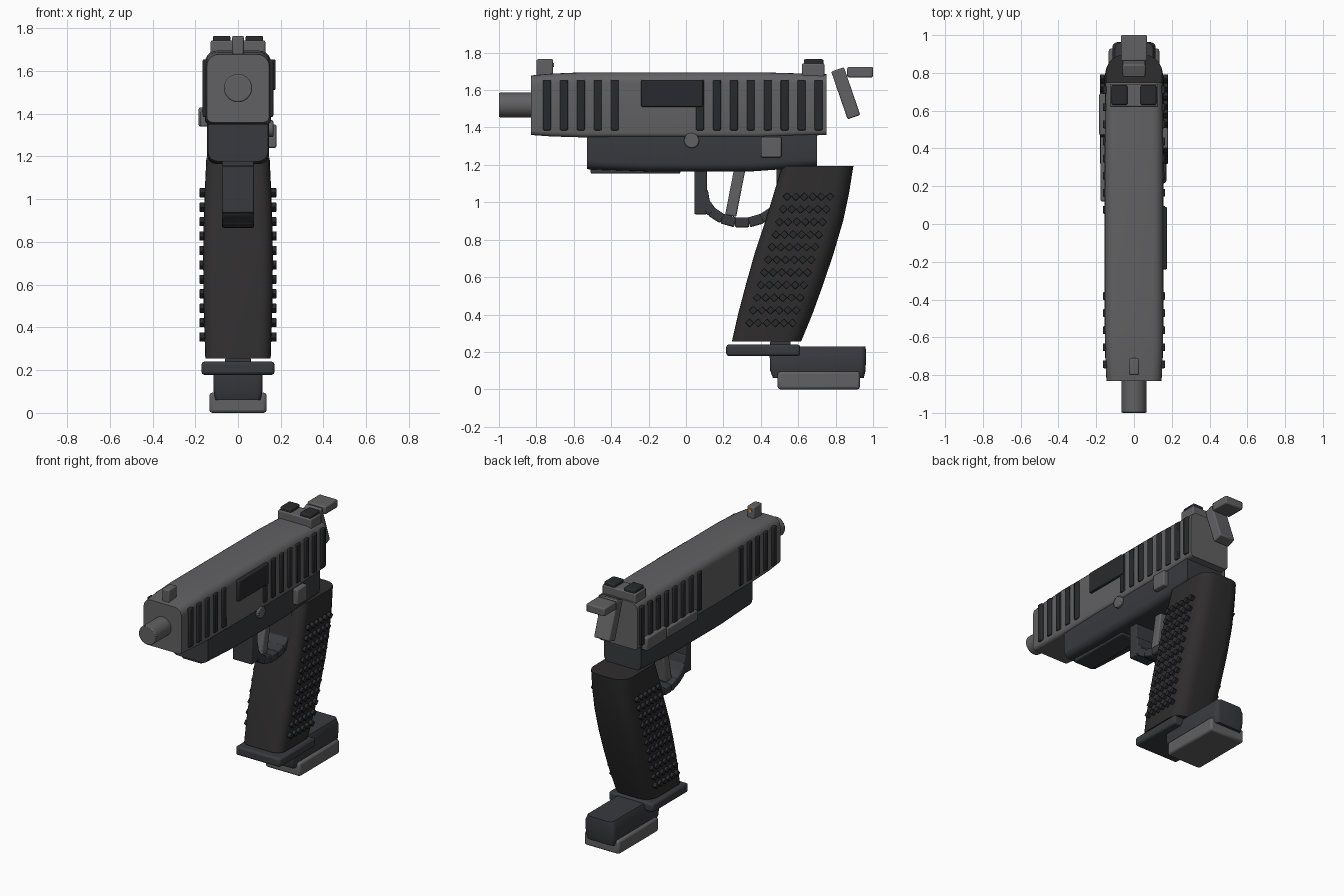
import bpy, bmesh, math
from mathutils import Vector, Matrix

if "Cube" in bpy.data.objects:
    bpy.data.objects.remove(bpy.data.objects["Cube"])


def material(name, r, g, b):
    m = bpy.data.materials.new(name)
    m.diffuse_color = (r, g, b, 1)
    m.use_nodes = True
    m.node_tree.nodes["Principled BSDF"].inputs["Base Color"].default_value = m.diffuse_color
    return m


STEEL = material("steel", 0.12, 0.12, 0.125)
POLYMER = material("polymer", 0.04, 0.042, 0.048)
GRIP = material("grip_rubber", 0.028, 0.026, 0.027)
BLACK = material("black", 0.022, 0.023, 0.026)
ORANGE = material("orange", 0.8, 0.3, 0.03)


def finish(name, bm, mat, bevel=0.0, mirror=False):
    bmesh.ops.recalc_face_normals(bm, faces=bm.faces)
    me = bpy.data.meshes.new(name)
    bm.to_mesh(me)
    bm.free()
    me.materials.append(mat)
    ob = bpy.data.objects.new(name, me)
    bpy.context.collection.objects.link(ob)
    if bevel:
        mod = ob.modifiers.new("bevel", 'BEVEL')
        mod.width, mod.segments = bevel, 2
    if mirror:
        ob.modifiers.new("mirror", 'MIRROR')
    return ob


def add_box(bm, x, y, z, tilt=0.0):
    """Box from (min, max) ranges, turned about the x axis through its centre."""
    c = Vector((sum(x) / 2, sum(y) / 2, sum(z) / 2))
    s = (x[1] - x[0], y[1] - y[0], z[1] - z[0])
    bmesh.ops.create_cube(bm, size=1, matrix=Matrix.Translation(c)
                          @ Matrix.Rotation(tilt, 4, 'X') @ Matrix.Diagonal((*s, 1)))


def box(name, x, y, z, mat, bevel=0.008, tilt=0.0, mirror=False):
    bm = bmesh.new()
    add_box(bm, x, y, z, tilt)
    return finish(name, bm, mat, bevel, mirror)


def cylinder(name, radius, centre, length, axis, mat, bevel=0.006):
    bm = bmesh.new()
    bmesh.ops.create_cone(bm, cap_ends=True, segments=32, radius1=radius, radius2=radius,
                          depth=length, matrix=Matrix.Translation(centre)
                          @ Matrix.Rotation(math.pi / 2, 4, axis))
    return finish(name, bm, mat, bevel)


def rounded(u0, u1, v0, v1, radii, n=5):
    """Rounded rectangle; radii run anticlockwise from (u1, v1)."""
    pts = []
    for k, (u, v, su, sv) in enumerate([(u1, v1, -1, -1), (u0, v1, 1, -1),
                                        (u0, v0, 1, 1), (u1, v0, -1, 1)]):
        r = radii[k]
        for i in range(n + 1):
            a = math.pi / 2 * (k + i / n)
            pts.append((u + su * r + r * math.cos(a), v + sv * r + r * math.sin(a)))
    return pts


def loft(name, rings, mat, bevel=0.0):
    bm = bmesh.new()
    loops = [[bm.verts.new(p) for p in ring] for ring in rings]
    n = len(loops[0])
    for a, b in zip(loops, loops[1:]):
        for i in range(n):
            j = (i + 1) % n
            bm.faces.new((a[i], a[j], b[j], b[i]))
    bm.faces.new(loops[0])
    bm.faces.new(loops[-1])
    return finish(name, bm, mat, bevel)


def along_y(sections, top, low):
    return [[(u, y, v) for u, v in rounded(-w, w, z0, z1, (top, top, low, low))]
            for y, w, z0, z1 in sections]


def along_z(sections, front, back):
    return [[(u, v, z) for u, v in rounded(-w, w, y0, y1, (back, back, front, front))]
            for z, w, y0, y1 in sections]


# Slide and barrel
loft("slide", along_y([(-0.83, 0.146, 1.36, 1.678), (-0.72, 0.152, 1.352, 1.688),
                       (-0.55, 0.155, 1.347, 1.695), (0.4, 0.155, 1.347, 1.695),
                       (0.75, 0.152, 1.36, 1.685)], 0.055, 0.025), STEEL)
cylinder("barrel", 0.066, (0, -0.85, 1.52), 0.3, 'X', STEEL)

# Slide serrations, mirrored to both sides
bm = bmesh.new()
for start, count in ((-0.743, 5), (0.075, 8)):
    for i in range(count):
        y = start + i * 0.0905
        add_box(bm, (0.13, 0.165), (y - 0.021, y + 0.021), (1.385, 1.655))
finish("slide_serrations", bm, BLACK, 0.006, True)
box("ejection_port", (0.12, 0.176), (-0.24, 0.09), (1.51, 1.655), BLACK)

# Sights
box("front_sight", (-0.027, 0.027), (-0.8, -0.71), (1.67, 1.765), STEEL)
cylinder("front_sight_dot", 0.011, (0, -0.711, 1.735), 0.01, 'X', ORANGE, 0)
box("rear_sight_base", (-0.128, 0.128), (0.62, 0.74), (1.66, 1.743), STEEL)
box("rear_sight_posts", (0.035, 0.118), (0.63, 0.735), (1.72, 1.765), BLACK, mirror=True)

# Frame and under rail
loft("frame", along_y([(-0.53, 0.14, 1.177, 1.38), (-0.2, 0.146, 1.165, 1.38),
                       (0.35, 0.146, 1.165, 1.38), (0.7, 0.142, 1.19, 1.38)], 0.01, 0.045), POLYMER)
box("under_rail", (-0.075, 0.075), (-0.51, -0.03), (1.153, 1.2), POLYMER)

# Controls
cylinder("takedown_pin", 0.04, (0.14, 0.03, 1.33), 0.05, 'Y', STEEL)
box("magazine_release", (0.12, 0.18), (0.4, 0.51), (1.24, 1.35), STEEL)
box("slide_stop", (-0.178, -0.12), (0.12, 0.46), (1.34, 1.41), STEEL)
box("safety_lever", (-0.184, -0.12), (0.47, 0.69), (1.34, 1.43), STEEL)

# Hammer with spur
box("hammer", (-0.06, 0.06), (0.818, 0.89), (1.448, 1.718), STEEL, tilt=math.radians(19))
box("hammer_spur", (-0.07, 0.07), (0.862, 1.0), (1.668, 1.724), STEEL)

# Trigger guard: front post, rear post and a chain of short blocks
box("guard_front_post", (-0.075, 0.075), (0.045, 0.112), (0.935, 1.19), POLYMER)
box("guard_rear_post", (-0.07, 0.07), (0.485, 0.55), (0.97, 1.19), POLYMER)
bm = bmesh.new()
for i in range(9):
    a = math.pi * (1.04 + 0.92 * i / 8)
    y, z = 0.3 + 0.205 * math.cos(a), 1.045 + 0.152 * math.sin(a)
    t = math.atan2(0.152 * math.cos(a), -0.205 * math.sin(a))
    add_box(bm, (-0.075, 0.075), (y - 0.038, y + 0.038), (z - 0.027, z + 0.027), t)
finish("guard_loop", bm, POLYMER, 0.008)
box("trigger", (-0.04, 0.04), (0.236, 0.296), (0.925, 1.21), STEEL, tilt=math.radians(-11))

# Grip
loft("grip", along_z([(0.255, 0.153, 0.245, 0.615), (0.4, 0.158, 0.278, 0.675),
                      (0.56, 0.162, 0.32, 0.733), (0.73, 0.163, 0.368, 0.79),
                      (0.9, 0.16, 0.425, 0.84), (1.05, 0.155, 0.47, 0.872),
                      (1.195, 0.148, 0.515, 0.895)], 0.06, 0.09), GRIP)

# Grip texture: rows of diamond studs on both sides
bm = bmesh.new()
for row in range(11):
    for col in range(6):
        y = 0.34 + 0.02 * row + 0.046 * col
        z = 0.355 + 0.0675 * row
        add_box(bm, (0.135, 0.18), (y - 0.016, y + 0.016), (z - 0.016, z + 0.016), math.pi / 4)
finish("grip_studs", bm, BLACK, 0.003, True)

# Base plate and magazine
box("grip_base_plate", (-0.171, 0.171), (0.215, 0.61), (0.178, 0.24), POLYMER, 0.014)
box("magazine_neck", (-0.06, 0.06), (0.45, 0.56), (0.2, 0.26), POLYMER)
loft("magazine_body", along_z([(0.06, 0.105, 0.465, 0.95), (0.1, 0.114, 0.45, 0.96),
                               (0.19, 0.115, 0.447, 0.963), (0.228, 0.1, 0.447, 0.96)],
                              0.02, 0.03), POLYMER)
box("magazine_floor", (-0.134, 0.134), (0.49, 0.93), (0, 0.095), STEEL, 0.014)

# Smooth curved surfaces, keep edges crisp
bpy.ops.object.select_all(action='SELECT')
bpy.context.view_layer.objects.active = bpy.context.selected_objects[0]
bpy.ops.object.shade_smooth_by_angle(angle=math.radians(35))
